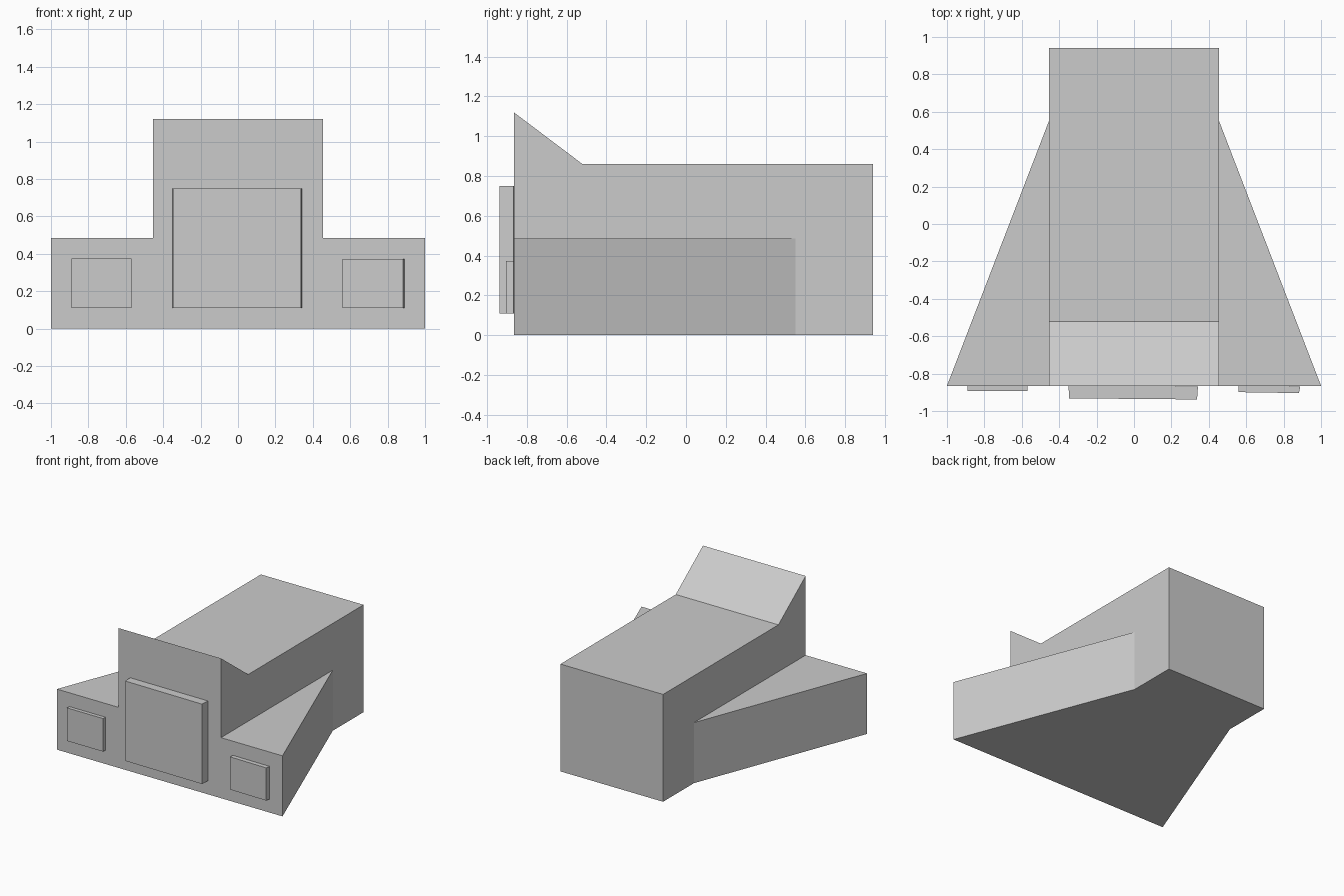
import bpy
import bmesh
from mathutils import Vector

if "Cube" in bpy.data.objects:
    bpy.data.objects.remove(bpy.data.objects["Cube"])


def prism(name, points, offset):
    """Closed solid: a flat polygon pushed along an offset."""
    bm = bmesh.new()
    face = bm.faces.new([bm.verts.new(p) for p in points])
    moved = bmesh.ops.extrude_face_region(bm, geom=[face], use_keep_orig=True)
    verts = [g for g in moved["geom"] if isinstance(g, bmesh.types.BMVert)]
    bmesh.ops.translate(bm, verts=verts, vec=Vector(offset))
    bmesh.ops.recalc_face_normals(bm, faces=bm.faces)
    mesh = bpy.data.meshes.new(name)
    bm.to_mesh(mesh)
    bm.free()
    obj = bpy.data.objects.new(name, mesh)
    bpy.context.collection.objects.link(obj)
    return obj


FRONT, BACK = -0.865, 0.94
HALF = 0.455

# Main hall: side profile with a raised sloped parapet, extruded across x
profile = [(FRONT, 0), (FRONT, 1.12), (-0.52, 0.86), (BACK, 0.86), (BACK, 0)]
hall = prism("main_body", [(-HALF, y, z) for y, z in profile], (2 * HALF, 0, 0))

# Low tapered wings on both sides, one footprint running through the hall
footprint = [(-1, FRONT), (1, FRONT), (HALF, 0.55), (-HALF, 0.55)]
wings = prism("side_wings", [(x, y, 0) for x, y in footprint], (0, 0, 0.485))

# Merge the wings into the hall as one clean shell
union = hall.modifiers.new("join_wings", 'BOOLEAN')
union.operation = 'UNION'
union.solver = 'EXACT'
union.object = wings
bpy.context.view_layer.objects.active = hall
bpy.ops.object.modifier_apply(modifier=union.name)
bpy.data.objects.remove(wings)

# Raised front panels: name, footprint (slightly skewed), bottom, top
panels = [
    ("front_door", [(-0.35, FRONT), (-0.347, -0.932), (0.337, -0.938), (0.342, -0.868)], 0.11, 0.75),
    ("left_window", [(-0.89, FRONT), (-0.89, -0.894), (-0.57, -0.894), (-0.57, FRONT)], 0.11, 0.375),
    ("right_window", [(0.56, FRONT), (0.56, -0.899), (0.882, -0.904), (0.889, -0.868)], 0.11, 0.372),
]
for name, outline, bottom, top in panels:
    prism(name, [(x, y, bottom) for x, y in outline], (0, 0, top - bottom))
